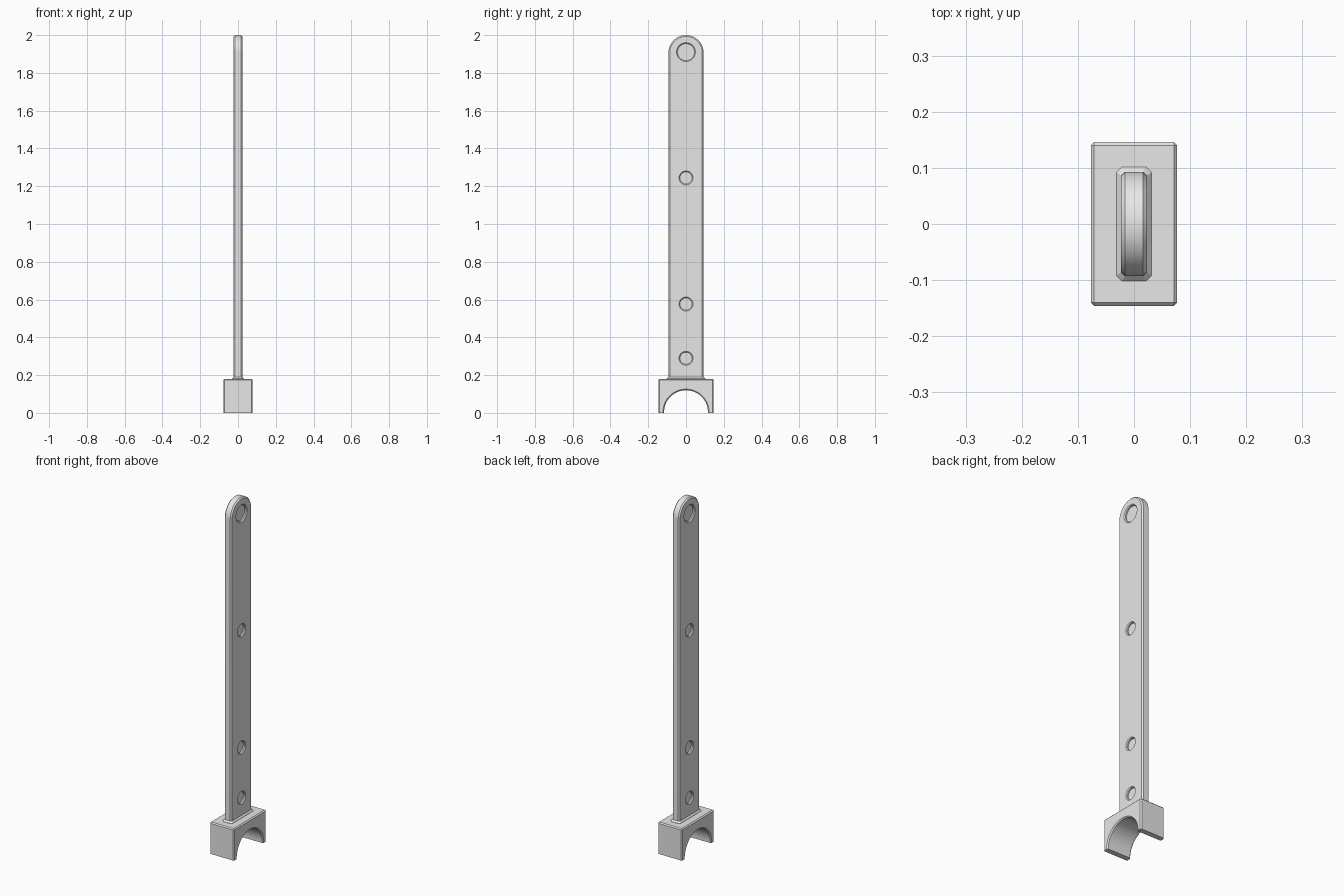
import bpy, bmesh, math
from math import sin, cos, pi

cube = bpy.data.objects.get("Cube")
if cube:
    bpy.data.objects.remove(cube, do_unlink=True)

grey = bpy.data.materials.new("light grey")
grey.use_nodes = True
grey.diffuse_color = (0.8, 0.8, 0.8, 1)
grey.node_tree.nodes["Principled BSDF"].inputs["Base Color"].default_value = (0.8, 0.8, 0.8, 1)


def loft(name, rings, chamfer=0, keep=None):
    """Skin closed rings of points, cap both ends, chamfer sharp edges accepted by keep."""
    bm = bmesh.new()
    loops = [[bm.verts.new(p) for p in ring] for ring in rings]
    n = len(loops[0])
    for a, b in zip(loops, loops[1:]):
        for i in range(n):
            j = (i + 1) % n
            bm.faces.new((a[i], a[j], b[j], b[i]))
    bm.faces.new(loops[0][::-1])
    bm.faces.new(loops[-1])
    bmesh.ops.recalc_face_normals(bm, faces=bm.faces)
    if chamfer:
        edges = [e for e in bm.edges if e.calc_face_angle(0) > 0.6 and keep(e)]
        bmesh.ops.bevel(bm, geom=edges, offset=chamfer, segments=1, affect='EDGES')
        bmesh.ops.recalc_face_normals(bm, faces=bm.faces)
    mesh = bpy.data.meshes.new(name)
    bm.to_mesh(mesh)
    bm.free()
    mesh.materials.append(grey)
    obj = bpy.data.objects.new(name, mesh)
    bpy.context.collection.objects.link(obj)
    return obj


def arc(radius, z, steps):
    """Half circle in the y-z plane, from +y over the top to -y."""
    return [(radius * cos(pi * i / steps), z + radius * sin(pi * i / steps))
            for i in range(steps + 1)]


def extrude(name, profile, half, chamfer, bottom):
    """Extrude a y-z profile along x; edges lying on the bottom stay sharp."""
    rings = [[(x, y, z) for y, z in profile] for x in (-half, half)]
    return loft(name, rings, chamfer,
                lambda e: max(v.co.z for v in e.verts) > bottom + 0.001)


def activate(obj):
    bpy.ops.object.select_all(action='DESELECT')
    obj.select_set(True)
    bpy.context.view_layer.objects.active = obj


# Flat bar with a rounded top
HALF = 0.023
bar = extrude("bar", arc(0.093, 1.907, 40) + [(-0.093, 0.165), (0.093, 0.165)],
              HALF, 0.007, 0.165)

# Round chamfered recesses on both faces of the bar
for z, radius in ((1.91, 0.045), (1.244, 0.032), (0.576, 0.032), (0.289, 0.032)):
    for side in (-1, 1):
        steps = [(HALF - 0.012, radius), (HALF - 0.005, radius),
                 (HALF, radius + 0.005), (HALF + 0.01, radius + 0.015)]
        rings = [[(side * x, r * cos(2 * pi * i / 40), z + r * sin(2 * pi * i / 40))
                  for i in range(40)] for x, r in steps]
        cutter = loft("recess_cutter", rings)
        cutter.hide_render = True
        activate(bar)
        cut = bar.modifiers.new("recess", 'BOOLEAN')
        cut.operation = 'DIFFERENCE'
        cut.solver = 'EXACT'
        cut.object = cutter
        bpy.ops.object.modifier_apply(modifier=cut.name)
        bpy.data.objects.remove(cutter, do_unlink=True)

# Saddle block with a half-round arch underneath
saddle = extrude("saddle_block",
                 arc(0.116, 0.004, 40) + [(-0.116, 0), (-0.146, 0), (-0.146, 0.18),
                                          (0.146, 0.18), (0.146, 0), (0.116, 0)],
                 0.077, 0.006, 0)


# Sloped collar where the bar meets the block
def octagon(hx, hy, c, z):
    return [(hx, hy - c, z), (hx - c, hy, z), (c - hx, hy, z), (-hx, hy - c, z),
            (-hx, c - hy, z), (c - hx, -hy, z), (hx - c, -hy, z), (hx, c - hy, z)]


collar = loft("collar", [octagon(0.031, 0.102, 0.01, 0.175),
                         octagon(0.031, 0.102, 0.01, 0.181),
                         octagon(HALF, 0.093, 0.007, 0.19)])

for obj in (bar, saddle, collar):
    activate(obj)
    bpy.ops.object.shade_smooth_by_angle(angle=math.radians(25))
